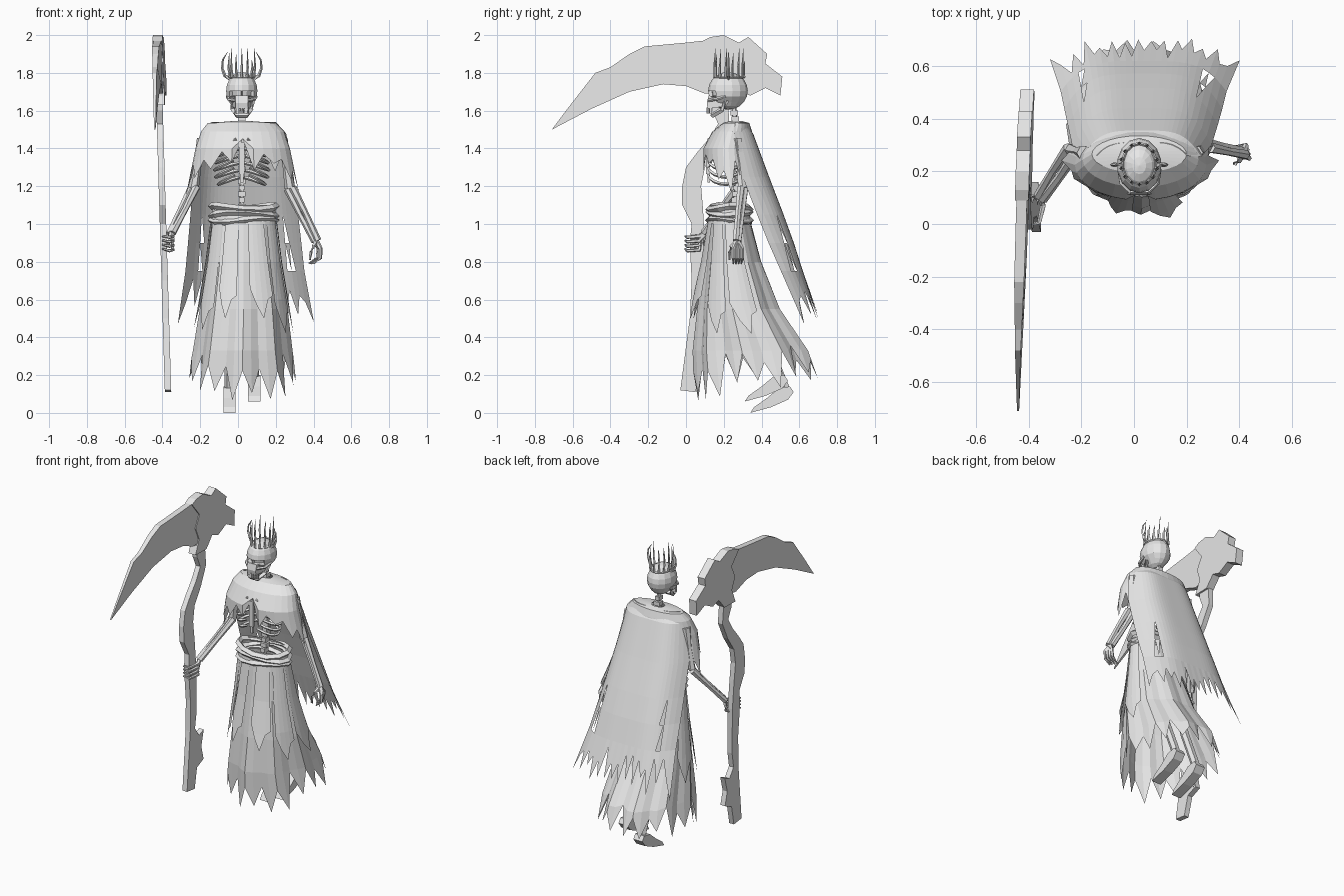
import bpy, bmesh, math, random
from mathutils import Vector, Matrix

random.seed(4)
cube = bpy.data.objects.get("Cube")
if cube:
    bpy.data.objects.remove(cube, do_unlink=True)

grey = bpy.data.materials.new("plain_grey")
grey.use_nodes = True
grey.diffuse_color = (0.8, 0.8, 0.8, 1)
for node in grey.node_tree.nodes:
    if node.type == 'BSDF_PRINCIPLED':
        node.inputs["Base Color"].default_value = grey.diffuse_color


def finish(name, bm, recalc=True):
    bmesh.ops.remove_doubles(bm, verts=bm.verts, dist=0.0002)
    if recalc:
        bmesh.ops.recalc_face_normals(bm, faces=bm.faces)
    mesh = bpy.data.meshes.new(name)
    bm.to_mesh(mesh)
    bm.free()
    mesh.materials.append(grey)
    obj = bpy.data.objects.new(name, mesh)
    bpy.context.scene.collection.objects.link(obj)


def add_tube(bm, pts, radii, sides=5, closed=False):
    """Sweep a polygon along points, with one radius per point."""
    pts = [Vector(p) for p in pts]
    n = len(pts)
    if not isinstance(radii, (list, tuple)):
        radii = [radii] * n
    rings = []
    for i, p in enumerate(pts):
        a, b = (pts[i - 1], pts[(i + 1) % n]) if closed else (pts[max(i - 1, 0)], pts[min(i + 1, n - 1)])
        t = (b - a).normalized()
        ref = Vector((0, 0, 1)) if abs(t.z) < 0.8 else Vector((0, 1, 0))
        s = t.cross(ref).normalized()
        w = s.cross(t)
        rings.append([bm.verts.new(p + radii[i] * (s * math.cos(k * math.tau / sides) + w * math.sin(k * math.tau / sides)))
                      for k in range(sides)])
    for i in range(n if closed else n - 1):
        r, q = rings[i], rings[(i + 1) % n]
        for k in range(sides):
            bm.faces.new((r[k], r[(k + 1) % sides], q[(k + 1) % sides], q[k]))
    if not closed:
        bm.faces.new(rings[0][::-1])
        bm.faces.new(rings[-1])


def tubes(name, specs, sides=5, closed=False):
    bm = bmesh.new()
    for pts, radii in specs:
        add_tube(bm, pts, radii, sides, closed)
    finish(name, bm)


def boxes(name, items):
    bm = bmesh.new()
    for centre, size in items:
        bmesh.ops.create_cube(bm, size=1, matrix=Matrix.Translation(centre) @ Matrix.Diagonal((*size, 1)))
    finish(name, bm)


def prism(name, outline, mid, half):
    """Extrude a side outline (y, z) across x."""
    bm = bmesh.new()
    sides = [[bm.verts.new((mid(y, z) + s * half(y), y, z)) for y, z in outline] for s in (-1, 1)]
    n = len(outline)
    for i in range(n):
        j = (i + 1) % n
        bm.faces.new((sides[0][i], sides[0][j], sides[1][j], sides[1][i]))
    for s in sides:
        bm.faces.new(s)
    finish(name, bm)


def table(rows, z):
    """Interpolate table rows that start with a falling z."""
    for a, b in zip(rows, rows[1:]):
        if z >= b[0] or b is rows[-1]:
            f = (a[0] - z) / (a[0] - b[0])
            return [p + (q - p) * f for p, q in zip(a, b)][1:]


def sheet(name, surf, us, zs, hem, tears=()):
    """Cloth over a surface; each column has its own hem height, tears lose half a face."""
    bm = bmesh.new()
    grid = [[bm.verts.new(surf(u, max(z, hem[i]))) for z in zs] + [bm.verts.new(surf(u, hem[i]))]
            for i, u in enumerate(us)]
    for i in range(len(us) - 1):
        for k in range(len(zs)):
            quad = [grid[i][k], grid[i + 1][k], grid[i + 1][k + 1], grid[i][k + 1]]
            bm.faces.new(quad[:3] if (i, k) in tears else quad)
    bmesh.ops.dissolve_degenerate(bm, dist=0.0005, edges=bm.edges)
    finish(name, bm, False)


def oval(rows, a, z, grow=1.0):
    cx, cy, rx, ry = table(rows, z)
    return (cx + rx * grow * math.sin(a), cy - ry * grow * math.cos(a), z)


def jagged(i, deep, shallow):
    return (deep if i % 2 else shallow) + random.uniform(-0.05, 0.05)


# Scythe
lean = lambda y, z: -0.367 - 0.03 * z
yaw = lambda y, z: lean(y, z) + 0.035 * (y - 0.1)
shaft = [(-.03, .12), (0, .35), (.02, .5), (.03, .7), (.02, .9), (.03, 1), (-.02, 1.1), (-.02, 1.2), (0, 1.3),
         (.06, 1.38), (.12, 1.45), (.17, 1.53), (.14, 1.6), (.13, 1.7), (.22, 1.7), (.23, 1.52), (.17, 1.4),
         (.1, 1.3), (.08, 1.2), (.09, 1.08), (.1, .9), (.09, .6), (.07, .5), (.11, .44), (.16, .46), (.13, .36),
         (.15, .27), (.08, .24), (.05, .11)]
blade = [(-.71, 1.5), (-.62, 1.62), (-.48, 1.8), (-.4, 1.83), (-.3, 1.9), (-.22, 1.94), (0, 1.96), (.09, 1.97),
         (.19, 1.93), (.2, 1.7), (.1, 1.69), (0, 1.73), (-.12, 1.74), (-.3, 1.7), (-.5, 1.61)]
collar = [(.09, 1.97), (.13, 1.99), (.2, 2), (.28, 1.96), (.33, 1.99), (.43, 1.9), (.42, 1.85), (.51, 1.78),
          (.5, 1.68), (.42, 1.72), (.34, 1.68), (.28, 1.7), (.22, 1.63), (.11, 1.63), (.15, 1.72), (.12, 1.8), (.16, 1.88)]
prism("scythe_shaft", shaft, lean, lambda y: 0.017)
prism("scythe_blade", blade, yaw, lambda y: min(0.02, 0.004 + (y + 0.71) * 0.03))
prism("scythe_collar", collar, yaw, lambda y: 0.026)

# Skull with sunken eyes
bm = bmesh.new()
bmesh.ops.create_uvsphere(bm, u_segments=14, v_segments=10, radius=1,
                          matrix=Matrix.Translation((.02, .222, 1.705)) @ Matrix.Diagonal((.085, .105, .1, 1)))
for v in bm.verts:
    if v.co.z < 1.67:
        v.co.x = 0.02 + (v.co.x - 0.02) * 0.85
for side in (-1, 1):
    eye = Vector((.02 + side * .036, .13, 1.685))
    socket = sorted(bm.faces, key=lambda f: (f.calc_center_median() - eye).length)[:2]
    bmesh.ops.inset_region(bm, faces=socket, thickness=0.003, depth=-0.02)
finish("skull", bm)
muzzle = [(.12, 1.68), (.11, 1.64), (.115, 1.612), (.19, 1.62), (.2, 1.67)]
prism("upper_jaw", muzzle, lambda y, z: 0.02, lambda y: 0.032 + (y - 0.11) * 0.2)
arch = [(.078, .215, 1.655), (.068, .19, 1.605), (.045, .14, 1.575)]
tubes("lower_jaw", [(arch + [(.04 - x, y, z) for x, y, z in arch[::-1]], .014)], 4)
tubes("cheekbones", [([(.02 + s * .03, .12, 1.655), (.02 + s * .068, .155, 1.66), (.02 + s * .076, .21, 1.675)], .009) for s in (-1, 1)])
boxes("teeth", [((.02 + i * .009, .115 + abs(i) * .004, z), (.007, .012, .016)) for i in range(-4, 5) for z in (1.61, 1.593)])

# Crown of thin spikes with two side horns
ring = [(.02 + .064 * math.sin(i * math.tau / 14), .228 - .078 * math.cos(i * math.tau / 14), 1.775) for i in range(14)]
tubes("crown_band", [(ring, .006)], 4, True)
spikes = []
for i, (x, y, z) in enumerate(ring):
    top = 1.91 + (0.02 if i % 3 == 0 else random.uniform(-0.05, 0))
    out = (x - 0.02) * 0.12
    spikes.append(([(x, y, z), (x + out, y, 1.83), (x + out * 0.5, y + 0.006, top)], [.008, .006, .001]))
for s in (-1, 1):
    spikes.append(([(.02 + s * r, .225, z) for r, z in ((.065, 1.77), (.09, 1.785), (.104, 1.825), (.1, 1.87), (.075, 1.91))],
                   [.009, .009, .007, .005, .001]))
tubes("crown_spikes", spikes, 4)

# Spine, ribs and breastbone
boxes("spine", [((.02, .25 + .03 * math.sin(i / 17 * math.pi), 1.06 + i * .033), (.042 if i % 2 else .03, .04, .026)) for i in range(17)])
tubes("spine_core", [([(.02, .25, 1.02), (.02, .28, 1.3), (.02, .25, 1.66)], .013)])
ribs = []
for k, wide in enumerate((.1, .125, .14, .145, .14, .125)):
    z = 1.44 - k * 0.038
    for s in (-1, 1):
        pts = []
        for j in range(9):
            a = math.pi * (1 - j / 8.6)
            pts.append((.02 + s * wide * math.sin(a) ** 0.8, .2 - .085 * math.cos(a), z - .05 * math.sin(a) + .02 * j / 8))
        ribs.append((pts, [.009] * 8 + [.007]))
tubes("ribs", ribs, 4)
boxes("breastbone", [((.02, .115, 1.35), (.03, .018, .17)), ((.02, .12, 1.25), (.018, .014, .06))])
tubes("collarbones", [([(.02 + s * .01, .14, 1.45), (.02 + s * .1, .17, 1.48), (.02 + s * .2, .25, 1.46)], .011) for s in (-1, 1)])


# Arms and hands
def arm(side, shoulder, elbow, wrist, fingers):
    tubes(side + "_upper_arm", [([shoulder, Vector(shoulder).lerp(Vector(elbow), .5), elbow], [.028, .02, .028])], 6)
    bones = [([Vector(elbow) + o, Vector(elbow).lerp(Vector(wrist), .5) + o, Vector(wrist) + o * 0.6], [.021, .016, .019])
             for o in (Vector((.014, -.01, .004)), Vector((-.014, .01, -.004)))]
    tubes(side + "_forearm", bones, 6)
    tubes(side + "_fingers", [([wrist] + f, [.014, .011, .009, .005]) for f in fingers], 5)


arm("right", (-.19, .27, 1.45), (-.235, .28, 1.19), (-.355, .1, .95),
    [[(-.345, .07, .935 - i * .024), (-.36, .005, .93 - i * .024), (-.4, -.005, .935 - i * .022)] for i in range(4)]
    + [[(-.36, .1, .91), (-.38, .1, .88), (-.405, .06, .87)]])
arm("left", (.235, .27, 1.45), (.275, .3, 1.19), (.415, .27, .91),
    [[(.437 - i * .004, .25 + i * .016, .87), (.437 - i * .006, .25 + i * .016, .82), (.4 - i * .008, .25 + i * .014, .79)] for i in range(4)]
    + [[(.4, .24, .88), (.385, .23, .85), (.38, .23, .81)]])

# Skirt with a torn hem
skirt = [(1.04, .03, .23, .165, .105), (.8, .03, .25, .19, .15), (.55, .03, .285, .225, .215),
         (.33, .025, .35, .255, .3), (.05, .022, .405, .305, .345)]
angles = [i * math.tau / 36 for i in range(37)]
hem = [jagged(i, .1, .25) + .08 * (1 - math.cos(a)) / 2 for i, a in enumerate(angles)]
hem[-1] = hem[0]
pleat = lambda a, z: 1 + 0.05 * math.cos(a * 9) * min(1, (1.04 - z) * 3)
sheet("skirt", lambda a, z: oval(skirt, a, z, pleat(a, z)), angles, [1.04, .8, .55, .33], hem)


# Hanging strips over the skirt
def strip(name, middle, width, bottom, flare):
    us = [middle + width * (k - 2) / 4 for k in range(5)]
    ends = [bottom + d for d in (.16, .07, 0, .1, .12)]
    sheet(name, lambda a, z: oval(skirt, a, z, 1.05 + flare * (1.04 - z)), us, [1.04, .8, .6], ends)


for i, part in enumerate(((-.36, .42, .5, .25), (.38, .5, .5, .4), (-.95, .5, .44, .1), (1.0, .5, .42, .1),
                          (1.65, .6, .42, .08), (-1.65, .6, .45, .08))):
    strip("cloth_strip_%d" % (i + 1), *part)

# Wrapped belt
sheet("belt_band", lambda a, z: oval(skirt, a, z, 1.04), angles, [1.1, 1.05], [1.0] * 37)
wraps = [([(.03 + .172 * math.sin(a), .23 - .11 * math.cos(a), 1.02 + k * .033 + .012 * math.sin(a * 2 + k * 2)) for a in angles[:-1:3]], .019)
         for k in range(3)]
tubes("belt_wraps", wraps, 4, True)

# Shoulder cape
shoulders = [(1.545, .02, .265, .045, .03), (1.535, .02, .265, .18, .07), (1.49, .025, .245, .22, .105),
             (1.4, .025, .225, .25, .135), (1.18, .025, .24, .295, .15)]
angles = [i * math.tau / 28 for i in range(29)]
hem = [jagged(i, 1.33, 1.42) - .15 * math.sin(a) ** 4 for i, a in enumerate(angles)]
hem[-1] = hem[0]
sheet("shoulder_cape", lambda a, z: oval(shoulders, a, z), angles, [r[0] for r in shoulders[:4]] + [1.3], hem)

# Long cloak at the back
cloak = [(1.54, .31, .17, .03, .05), (1.48, .355, .225, .03, .1), (1.25, .44, .265, .03, .14),
         (.95, .555, .295, .035, .14), (.7, .635, .32, .037, .11), (.45, .725, .365, .043, .09)]


def cloak_point(u, z):
    y, half, cx, curl = table(cloak, z)
    return (cx + half * u, y - curl * u ** 4, z)


us = [-1 + i / 14 for i in range(29)]
hem = [jagged(i, .54, .66) for i in range(29)]
hem[0], hem[-1] = 0.47, 0.48
sheet("long_cloak", cloak_point, us, [1.54, 1.48, 1.25, 1.05, .9, .75], hem,
      {(3, 3), (3, 4), (24, 3), (24, 4), (25, 4)})

# Legs and feet
foot = [(.34, 0), (.45, .03), (.54, .07), (.57, .11), (.55, .14), (.49, .13), (.43, .08), (.36, .03)]
for name, x, dy, dz in (("right", -.045, 0, 0), ("left", .085, -.03, .06)):
    prism(name + "_foot", [(y + dy, z + dz) for y, z in foot], lambda y, z: x, lambda y: .033)
    tubes(name + "_leg", [([(x, .53 + dy, .12 + dz), (x, .42 + dy, .4 + dz), (x, .27, .98)], [.026, .026, .03])], 6)
